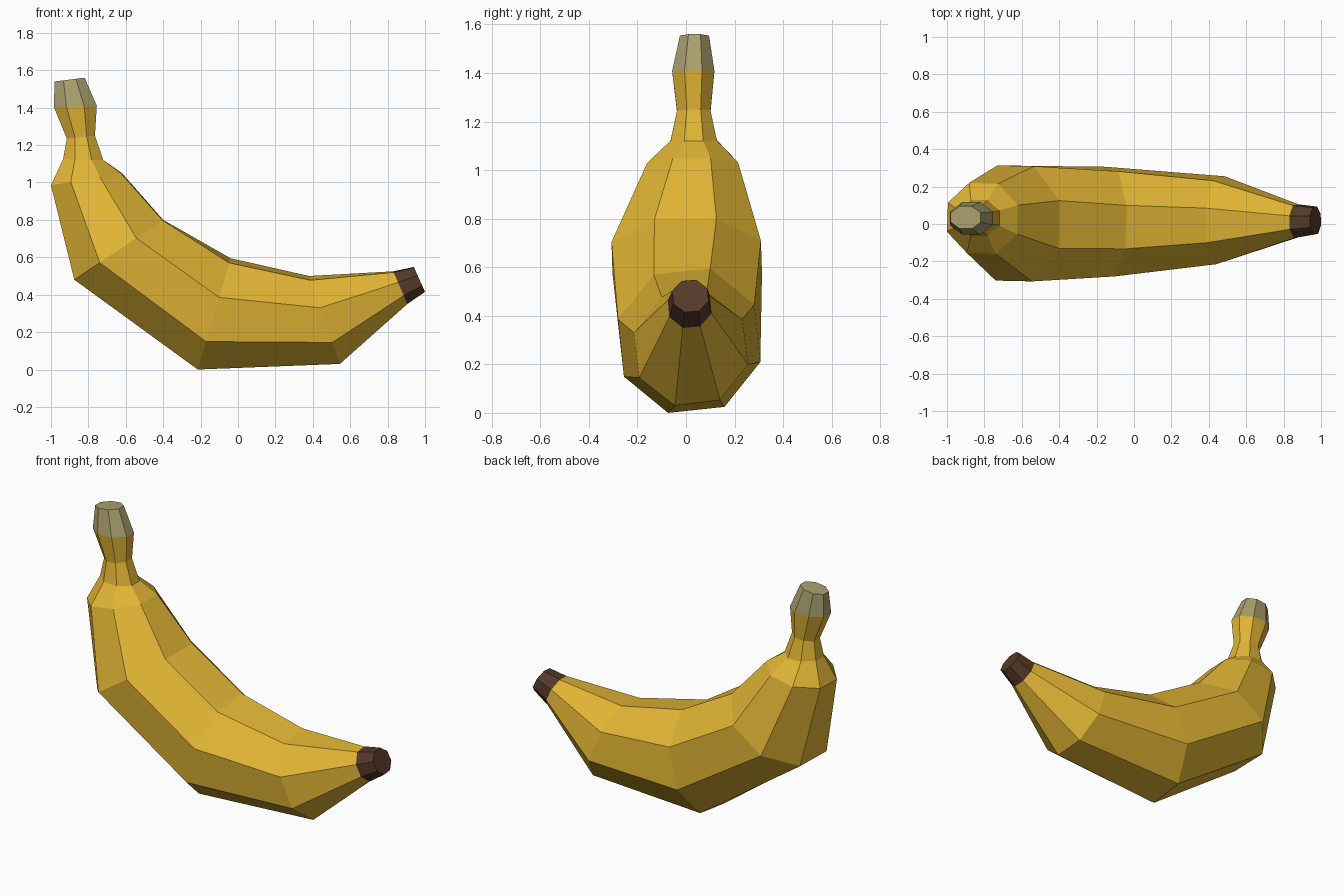
import bpy
import bmesh
from math import sin, cos, radians

SIDES = 8

cube = bpy.data.objects.get("Cube")
if cube:
    bpy.data.objects.remove(cube, do_unlink=True)


def make_material(name, rgb):
    mat = bpy.data.materials.new(name)
    mat.use_nodes = True
    colour = (*rgb, 1.0)
    mat.diffuse_color = colour
    bsdf = mat.node_tree.nodes["Principled BSDF"]
    bsdf.inputs["Base Color"].default_value = colour
    bsdf.inputs["Roughness"].default_value = 0.8
    return mat


def ring_points(inner, outer, y_centre, half_width, roll):
    """Rolled octagon spanning the inner and outer curve points."""
    angles = [radians(22.5 + roll + 360 / SIDES * i) for i in range(SIDES)]
    reach = max(abs(cos(a)) for a in angles)
    centre_x, centre_z = (inner[0] + outer[0]) / 2, (inner[1] + outer[1]) / 2
    half_x, half_z = inner[0] - centre_x, inner[1] - centre_z
    return [(centre_x + half_x * cos(a) / reach,
             y_centre - half_width * sin(a) / reach,
             centre_z + half_z * cos(a) / reach) for a in angles]


def loft(name, rings, mat, cap_start=False, cap_end=False):
    """Skin a row of octagons with flat quads."""
    bm = bmesh.new()
    loops = [[bm.verts.new(p) for p in ring_points(*r)] for r in rings]
    for a, b in zip(loops, loops[1:]):
        for i in range(SIDES):
            j = (i + 1) % SIDES
            bm.faces.new((a[i], a[j], b[j], b[i]))
    if cap_start:
        bm.faces.new(loops[0])
    if cap_end:
        bm.faces.new(loops[-1])
    bmesh.ops.recalc_face_normals(bm, faces=bm.faces)
    mesh = bpy.data.meshes.new(name)
    bm.to_mesh(mesh)
    bm.free()
    mesh.materials.append(mat)
    obj = bpy.data.objects.new(name, mesh)
    bpy.context.collection.objects.link(obj)
    return obj


yellow = make_material("ripe yellow", (0.76, 0.465, 0.035))
grey_green = make_material("dry stem", (0.40, 0.35, 0.155))
brown = make_material("dark brown", (0.09, 0.042, 0.021))

# Each ring: inner (x, z), outer (x, z), y centre, half width, roll
stem_top = ((-0.82, 1.56), (-0.98, 1.54), 0.035, 0.06, 0)
stem_base = ((-0.755, 1.41), (-0.985, 1.405), 0.03, 0.087, 0)
tip_base = ((0.83, 0.525), (0.905, 0.35), 0.015, 0.09, 5)
tip_end = ((0.94, 0.548), (1.0, 0.415), 0.018, 0.075, 5)

# Neck, shoulder and the curved body
peel_rings = [
    stem_base,
    ((-0.765, 1.25), (-0.915, 1.235), 0.032, 0.069, 0),
    ((-0.72, 1.12), (-0.935, 1.125), 0.032, 0.095, 0),
    ((-0.62, 1.05), (-1.0, 0.985), 0.03, 0.19, 2),
    ((-0.40, 0.80), (-0.875, 0.48), 0.003, 0.31, 1),
    ((-0.04, 0.595), (-0.215, 0.0), 0.013, 0.293, 6),
    ((0.38, 0.50), (0.545, 0.03), 0.02, 0.235, 7),
    tip_base,
]

loft("peel", peel_rings, yellow)
loft("stem", [stem_top, stem_base], grey_green, cap_start=True)
loft("blossom_tip", [tip_base, tip_end], brown, cap_end=True)
